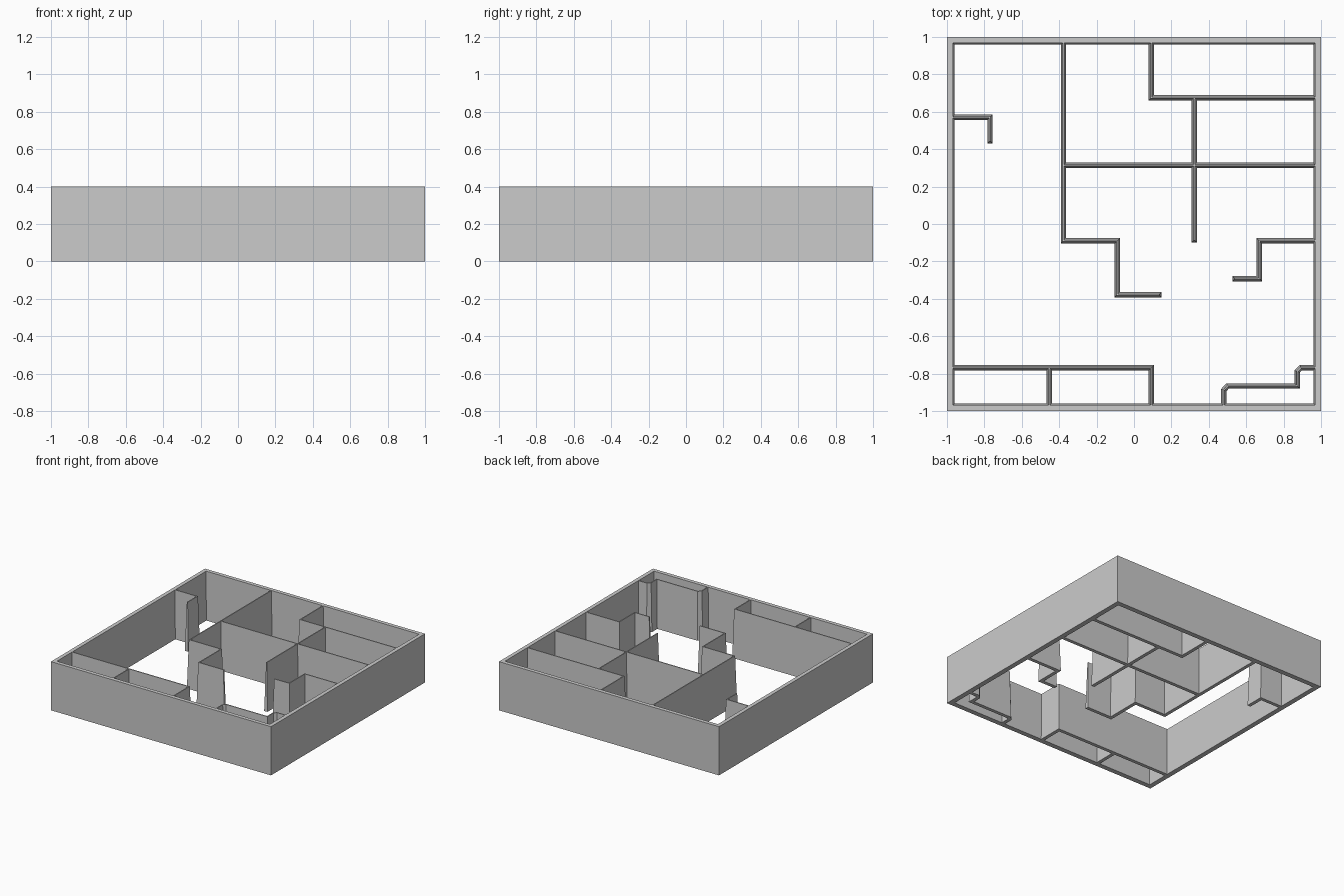
import bpy
import bmesh
from mathutils import Vector

cube = bpy.data.objects.get("Cube")
if cube:
    bpy.data.objects.remove(cube, do_unlink=True)

HEIGHT = 0.4
BASE, TOP = 0.0145, 0.004   # half thickness of the drafted inner walls
EDGE = 0.972                # where inner walls sink into the outer wall

grey = bpy.data.materials.new("wall grey")
grey.use_nodes = True
colour = (0.6, 0.6, 0.6, 1)
grey.diffuse_color = colour
grey.node_tree.nodes["Principled BSDF"].inputs["Base Color"].default_value = colour


def finish(name, bm):
    bmesh.ops.recalc_face_normals(bm, faces=bm.faces)
    mesh = bpy.data.meshes.new(name)
    bm.to_mesh(mesh)
    bm.free()
    mesh.materials.append(grey)
    obj = bpy.data.objects.new(name, mesh)
    bpy.context.collection.objects.link(obj)
    return obj


def bridge(bm, rings):
    """Join consecutive four-point rings with quads."""
    for a, b in zip(rings, rings[1:]):
        for i in range(4):
            j = (i + 1) % 4
            bm.faces.new((a[i], a[j], b[j], b[i]))


def outer_wall():
    """Square frame, plumb outside and slightly drafted inside."""
    bm = bmesh.new()
    rings = []
    for r, z in ((1, 0), (1, HEIGHT), (0.968, HEIGHT), (0.959, 0)):
        rings.append([bm.verts.new((sx * r, sy * r, z))
                      for sx, sy in ((-1, -1), (1, -1), (1, 1), (-1, 1))])
    bridge(bm, rings + rings[:1])
    finish("outer_wall", bm)


def inner_wall(name, path):
    """Mitred wall along a path, thinner at the top than at the base."""
    pts = [Vector(p) for p in path]
    dirs = [(b - a).normalized() for a, b in zip(pts, pts[1:])]
    bm = bmesh.new()
    rings = []
    for i, p in enumerate(pts):
        before, after = dirs[max(i - 1, 0)], dirs[min(i, len(dirs) - 1)]
        n1 = Vector((-before.y, before.x))
        n2 = Vector((-after.y, after.x))
        mitre = (n1 + n2) / (1 + n1.dot(n2))
        along = Vector((0, 0))
        if i == 0:
            along = -after
        elif i == len(pts) - 1:
            along = before
        ring = []
        for side, w, z in ((1, BASE, 0), (-1, BASE, 0), (-1, TOP, HEIGHT), (1, TOP, HEIGHT)):
            q = p + (mitre * side + along) * w
            ring.append(bm.verts.new((q.x, q.y, z)))
        rings.append(ring)
    bridge(bm, rings)
    bm.faces.new(rings[0])
    bm.faces.new(rings[-1])
    finish(name, bm)


outer_wall()

# Back rooms
inner_wall("hall_wall", [(-0.377, EDGE), (-0.377, -0.09), (-0.09, -0.09),
                         (-0.09, -0.378), (0.133, -0.378)])
inner_wall("back_right_room_wall", [(0.093, EDGE), (0.093, 0.674), (EDGE, 0.674)])
inner_wall("cross_wall", [(-0.377, 0.313), (EDGE, 0.313)])
inner_wall("room_divider", [(0.322, 0.674), (0.322, -0.085)])

# Short returns on the side walls
inner_wall("left_stub_wall" if EDGE < 0 else "right_stub_wall",
           [(-EDGE, 0.57), (-0.77, 0.57), (-0.77, 0.445)])
inner_wall("left_stepped_wall", [(EDGE, -0.09), (0.67, -0.09), (0.67, -0.292), (0.54, -0.292)])

# Front rooms
inner_wall("front_room_wall", [(-EDGE, -0.768), (0.093, -0.768), (0.093, -EDGE)])
inner_wall("front_room_divider", [(-0.453, -0.768), (-0.453, -EDGE)])
inner_wall("entry_wall", [(0.48, -EDGE), (0.48, -0.888), (0.5, -0.866), (0.872, -0.866),
                          (0.872, -0.788), (0.892, -0.768), (EDGE, -0.768)])
